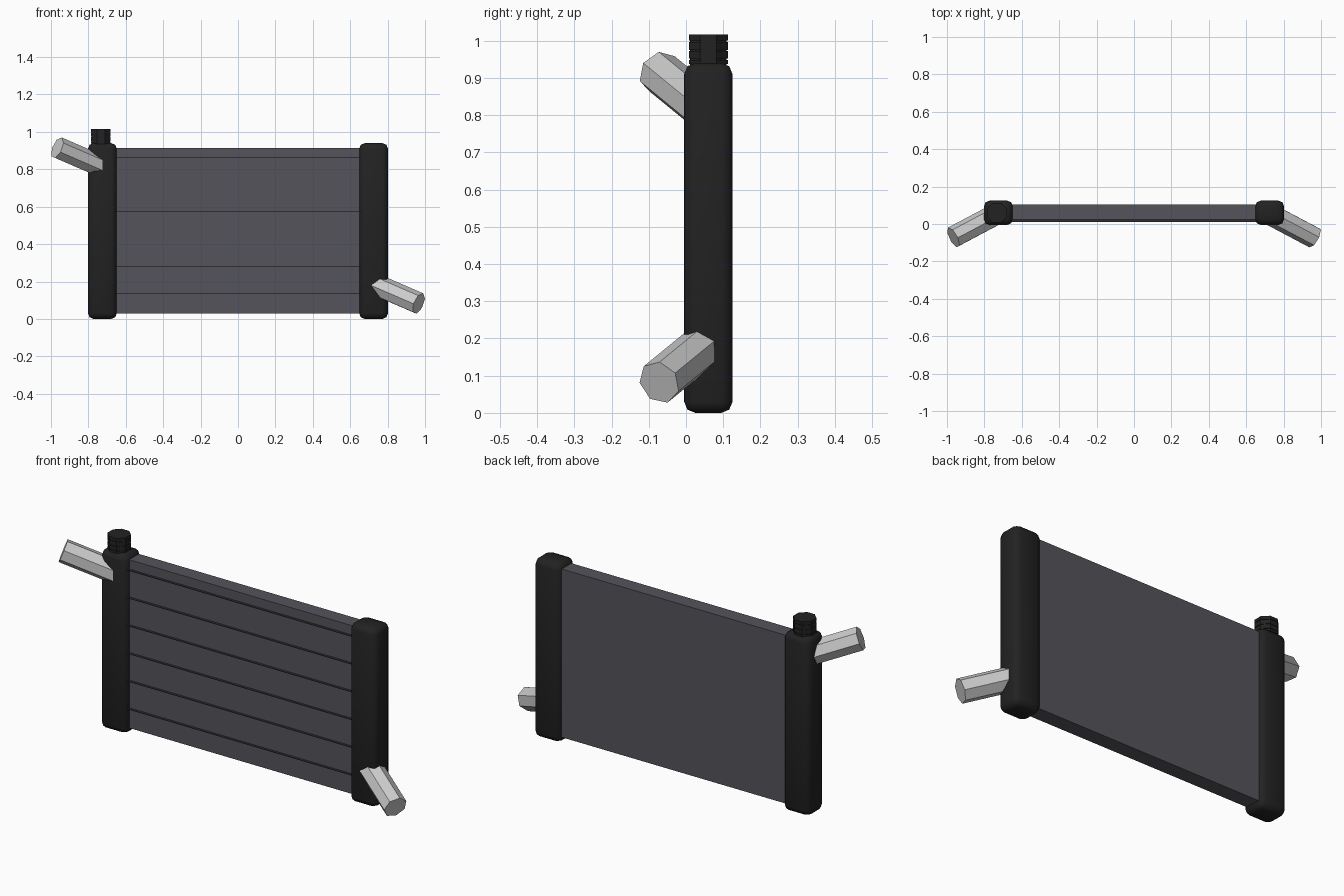
import bpy
import math
from mathutils import Vector, Matrix

if "Cube" in bpy.data.objects:
    bpy.data.objects.remove(bpy.data.objects["Cube"], do_unlink=True)


def material(name, rgb):
    m = bpy.data.materials.new(name)
    m.use_nodes = True
    m.diffuse_color = (*rgb, 1)
    bsdf = m.node_tree.nodes["Principled BSDF"]
    bsdf.inputs["Base Color"].default_value = (*rgb, 1)
    bsdf.inputs["Roughness"].default_value = 0.6
    return m


BLACK = material("black plastic", (0.016, 0.016, 0.016))
GREY = material("core grey", (0.09, 0.088, 0.105))
FIN = material("fin dark grey", (0.03, 0.03, 0.034))
METAL = material("pale metal", (0.6, 0.6, 0.6))


def box(name, low, high, mat, bevel=0):
    low, high = Vector(low), Vector(high)
    bpy.ops.mesh.primitive_cube_add(size=1, location=(low + high) / 2)
    ob = bpy.context.object
    ob.name = name
    ob.scale = high - low
    bpy.ops.object.transform_apply(location=False, rotation=False, scale=True)
    ob.data.materials.append(mat)
    if bevel:
        mod = ob.modifiers.new("rounded edges", "BEVEL")
        mod.width = bevel
        mod.segments = 2
        bpy.ops.object.modifier_apply(modifier=mod.name)
        bpy.ops.object.shade_smooth_by_angle(angle=math.radians(50))
    return ob


def prism(name, sides, radius, z0, z1, centre, mat):
    bpy.ops.mesh.primitive_cylinder_add(
        vertices=sides, radius=radius, depth=z1 - z0,
        location=(*centre, (z0 + z1) / 2), rotation=(0, 0, math.pi / sides))
    ob = bpy.context.object
    ob.name = name
    ob.data.materials.append(mat)
    return ob


def pipe(name, end, axis, turn):
    # Seven-sided tube running from inside the tank out to its open end
    n = Vector(axis).normalized()
    up = (Vector((0, 0, 1)) - n.z * n).normalized()
    side = up.cross(n)
    if side.y < 0:
        side = -side
    x = up * math.cos(turn) + side * math.sin(turn)
    y = n.cross(x)
    length = 0.3
    bpy.ops.mesh.primitive_cylinder_add(vertices=7, radius=0.06, depth=length)
    ob = bpy.context.object
    ob.name = name
    # The primitive's first corner lies on its local +y
    rot = Matrix((-y, x, n)).transposed().to_4x4()
    ob.matrix_world = Matrix.Translation(Vector(end) - n * length / 2) @ rot
    ob.data.materials.append(METAL)
    return ob


# Core panel with thin horizontal fins on the front
box("core", (-0.68, 0.024, 0.03), (0.68, 0.104, 0.915), GREY)
for i in range(6):
    z = 0.135 + 0.146 * i
    box(f"fin_{i + 1}", (-0.66, 0.01, z - 0.001), (0.66, 0.03, z + 0.001), FIN)

# Side tanks
for name, s in (("left_tank", 1), ("right_tank", -1)):
    box(name, (s * 0.725 - 0.077, -0.005, 0), (s * 0.725 + 0.077, 0.125, 0.94),
        BLACK, 0.03)

# Filler neck and ridged cap
CENTRE = (-0.733, 0.06)
FLAT = 1 / math.cos(math.pi / 8)
prism("filler_neck", 8, 0.049 * FLAT, 0.92, 1.0, CENTRE, BLACK)
for name, z0, z1 in (("neck_ring", 0.938, 0.948), ("cap_lower", 0.952, 0.972),
                     ("cap_grip", 0.975, 0.997), ("cap_top", 1.0, 1.016)):
    prism(name, 8, 0.0525 * FLAT, z0, z1, CENTRE, BLACK)

# Inlet high on one side, outlet low on the other
pipe("right_inlet_pipe", (-0.966, -0.072, 0.915), (-0.83, -0.44, 0.36), math.radians(-12))
pipe("left_outlet_pipe", (0.966, -0.072, 0.082), (0.83, -0.44, -0.36), math.radians(12))
